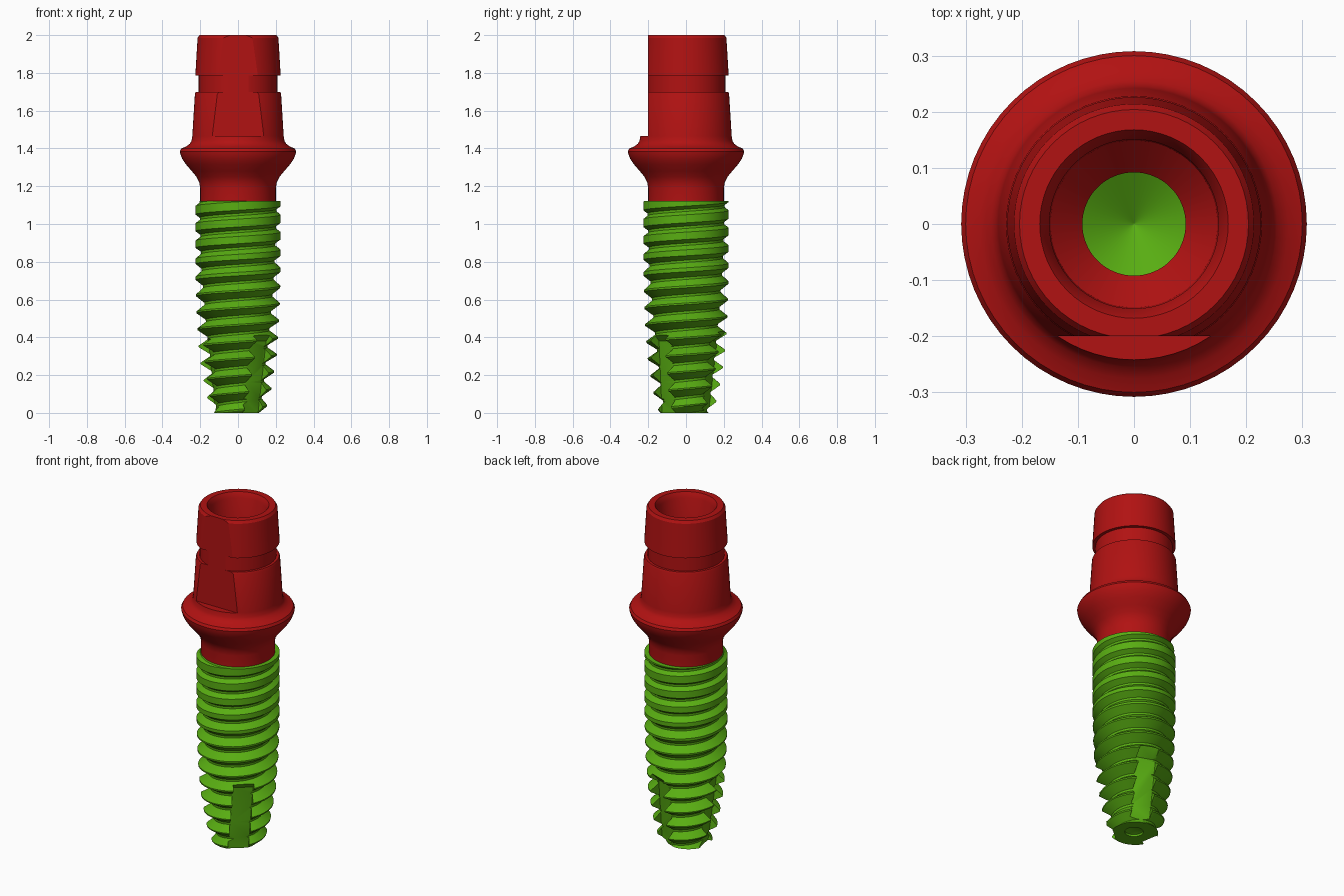
import bpy, bmesh
from math import sin, cos, pi, radians, tau

if "Cube" in bpy.data.objects:
    bpy.data.objects.remove(bpy.data.objects["Cube"])

SEG = 64


def material(name, rgb):
    m = bpy.data.materials.new(name)
    m.diffuse_color = (*rgb, 1)
    m.use_nodes = True
    m.node_tree.nodes["Principled BSDF"].inputs["Base Color"].default_value = m.diffuse_color
    return m


def add_object(name, bm, mat=None):
    bmesh.ops.recalc_face_normals(bm, faces=bm.faces)
    me = bpy.data.meshes.new(name)
    bm.to_mesh(me)
    bm.free()
    ob = bpy.data.objects.new(name, me)
    bpy.context.collection.objects.link(ob)
    if mat:
        me.materials.append(mat)
    return ob


def lathe(name, profile, closed, mat=None):
    """Spin (radius, z) points round z; open profiles get flat end caps."""
    bm = bmesh.new()
    rings = [[bm.verts.new((r * cos(tau * i / SEG), r * sin(tau * i / SEG), z))
              for i in range(SEG)] for r, z in profile]
    pairs = list(zip(rings, rings[1:] + rings[:1]))
    for a, b in pairs if closed else pairs[:-1]:
        for i in range(SEG):
            j = (i + 1) % SEG
            bm.faces.new((a[i], a[j], b[j], b[i]))
    if not closed:
        bm.faces.new(rings[0])
        bm.faces.new(rings[-1])
    return add_object(name, bm, mat)


def cut(ob, cutter):
    mod = ob.modifiers.new("cut", "BOOLEAN")
    mod.operation, mod.solver, mod.object = "DIFFERENCE", "EXACT", cutter
    bpy.context.view_layer.objects.active = ob
    bpy.ops.object.modifier_apply(modifier=mod.name)
    bpy.data.objects.remove(cutter)


def prism(name, outline, half_width, angle=0, twist=0, centre=0):
    """Extrude a (radial, z) outline sideways, then turn it about z."""
    bm = bmesh.new()
    sides = []
    for s in (-half_width, half_width):
        ring = []
        for r, z in outline:
            t = s + centre + twist * z
            ring.append(bm.verts.new((r * cos(angle) - t * sin(angle),
                                      r * sin(angle) + t * cos(angle), z)))
        sides.append(ring)
        bm.faces.new(ring)
    n = len(outline)
    for i in range(n):
        j = (i + 1) % n
        bm.faces.new((sides[0][i], sides[0][j], sides[1][j], sides[1][i]))
    return add_object(name, bm)


def smooth(ob, angle):
    bpy.ops.object.select_all(action="DESELECT")
    ob.select_set(True)
    bpy.context.view_layer.objects.active = ob
    bpy.ops.object.shade_smooth_by_angle(angle=radians(angle))


def lerp_table(table, z):
    if z <= table[0][0]:
        return table[0][1]
    for (z0, a), (z1, b) in zip(table, table[1:]):
        if z <= z1:
            return a + (b - a) * (z - z0) / (z1 - z0)
    return table[-1][1]


red = material("abutment red", (0.44, 0.006, 0.006))
green = material("implant green", (0.098, 0.42, 0.006))

# Abutment: flared collar, grooved post and tapered screw channel
abutment = lathe("abutment", [
    (0.15, 1.06), (0.20, 1.10), (0.20, 1.19), (0.205, 1.22), (0.22, 1.25),
    (0.245, 1.28), (0.275, 1.315), (0.295, 1.345), (0.305, 1.37), (0.308, 1.385),
    (0.30, 1.40), (0.275, 1.41), (0.255, 1.425), (0.246, 1.44), (0.242, 1.465),
    (0.228, 1.69), (0.223, 1.70), (0.208, 1.70), (0.208, 1.785), (0.226, 1.785),
    (0.214, 1.985), (0.204, 2.0), (0.168, 2.0), (0.151, 1.97), (0.149, 1.46),
    (0.092, 1.40), (0.092, 1.06)], True, red)

# Flat on the front of the post
cut(abutment, prism("flat_cutter", [(0.20, 1.465), (0.4, 1.465), (0.4, 2.1), (0.20, 2.1)],
                    0.4, -pi / 2))
smooth(abutment, 30)
for p in abutment.data.polygons:  # keep the cut planar
    if p.normal.y < -0.999 and p.center.y < -0.199 and p.center.z > 1.4:
        p.use_smooth = False

# Implant: helical thread swept as one continuous strip
PITCH, TOP = 0.09, 1.123
CREST = [(0, 0.142), (0.1, 0.172), (0.3, 0.205), (0.5, 0.219), (0.75, 0.226), (1.1, 0.226)]
ROOT = [(0, 0.108), (0.1, 0.13), (0.3, 0.15), (0.5, 0.172), (0.75, 0.192), (1.1, 0.205)]
CREST_WIDTH = [(0, 0.08), (0.6, 0.10), (0.85, 0.42), (1.1, 0.52)]
bm = bmesh.new()
turns = int(TOP / PITCH) + 5
rows = []
for s in range(turns * SEG + 1):
    a = tau * s / SEG
    base = -0.1937 + PITCH * s / SEG
    w = lerp_table(CREST_WIDTH, base)
    row = []
    for f, table in ((0, ROOT), (0.14, ROOT), (0.57 - w / 2, CREST), (0.57 + w / 2, CREST)):
        z = base + PITCH * f
        r = lerp_table(table, z)
        row.append(bm.verts.new((r * cos(a), r * sin(a), z)))
    rows.append(row)
for s in range(len(rows) - 1 - SEG):
    here, ahead = rows[s] + [rows[s + SEG][0]], rows[s + 1] + [rows[s + 1 + SEG][0]]
    for j in range(4):
        bm.faces.new((here[j], ahead[j], ahead[j + 1], here[j + 1]))
for z, n in ((0, -1), (TOP, 1)):
    res = bmesh.ops.bisect_plane(bm, geom=bm.verts[:] + bm.edges[:] + bm.faces[:],
                                 plane_co=(0, 0, z), plane_no=(0, 0, n), clear_outer=True)
    rim = [e for e in res["geom_cut"] if isinstance(e, bmesh.types.BMEdge)]
    bmesh.ops.edgeloop_fill(bm, edges=rim)
implant = add_object("implant", bm, green)

# Screw bore with a drilled cone end, and dimple under the tip
cut(implant, lathe("bore_cutter", [(0.001, 0.50), (0.097, 0.56), (0.097, 1.3)], False))
cut(implant, lathe("dimple_cutter", [(0.05, -0.02), (0.05, 0.012), (0.02, 0.02)], False))

# Three self-cutting flutes
for k in range(3):
    cut(implant, prism("flute_cutter", [(0.105, -0.05), (0.3, -0.05), (0.3, 0.49),
                                        (0.225, 0.46), (0.15, 0.38)],
                       0.056, radians(-50 + 120 * k), 0.06, -0.01))
smooth(implant, 25)
